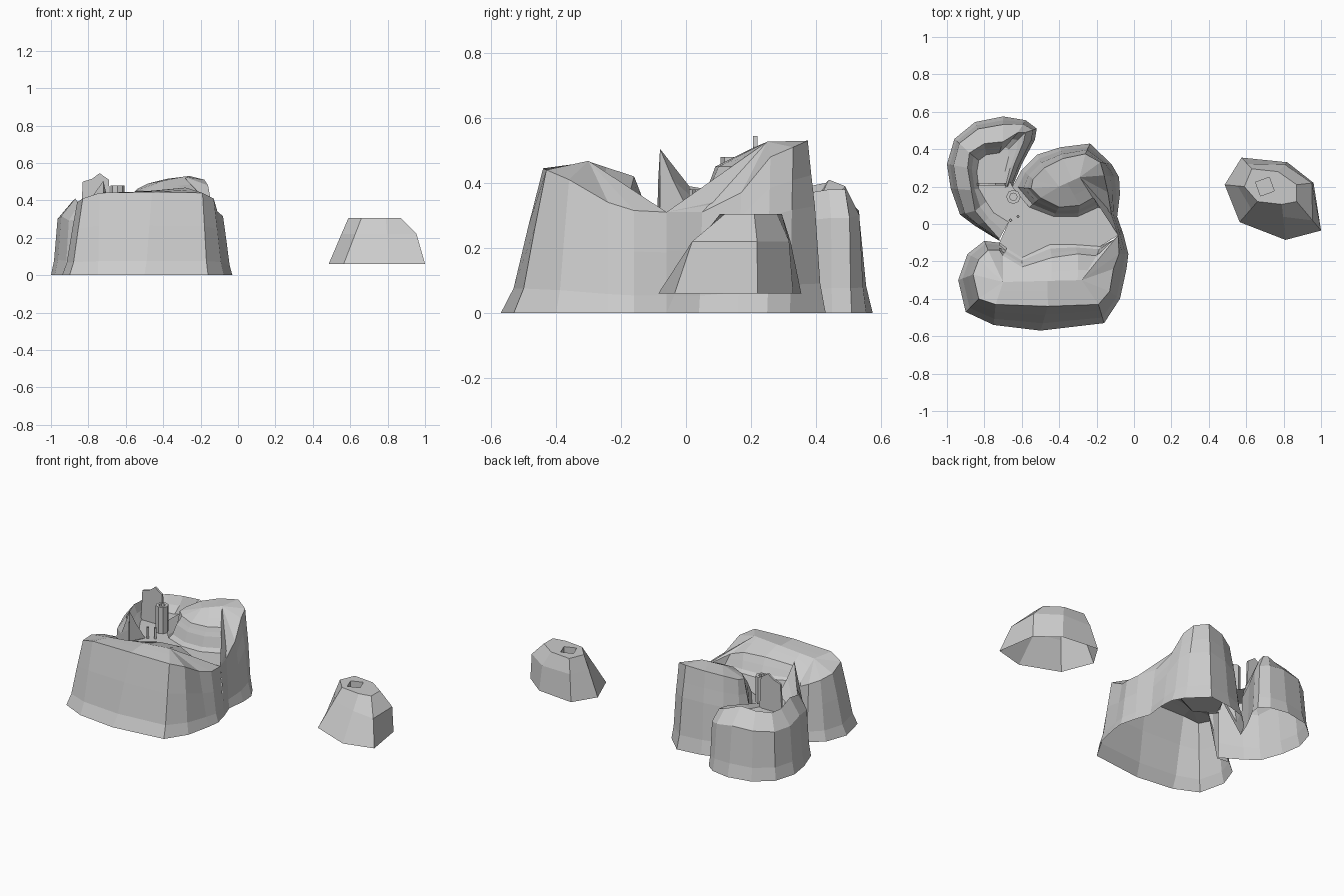
import bpy, bmesh, math
from mathutils import Vector as V

if "Cube" in bpy.data.objects:
    bpy.data.objects.remove(bpy.data.objects["Cube"])

FLOOR = 0.31


def finish(name, bm):
    bmesh.ops.remove_doubles(bm, verts=bm.verts, dist=0.0005)
    bmesh.ops.recalc_face_normals(bm, faces=bm.faces)
    me = bpy.data.meshes.new(name)
    bm.to_mesh(me)
    bm.free()
    ob = bpy.data.objects.new(name, me)
    bpy.context.collection.objects.link(ob)
    return ob


def loft(bm, rings, closed=True):
    rows = [[bm.verts.new(p) for p in r] for r in rings]
    n = len(rows[0])
    for a, b in zip(rows, rows[1:]):
        for i in range(n if closed else n - 1):
            j = (i + 1) % n
            bm.faces.new((a[i], a[j], b[j], b[i]))
    return rows


def wall_rings(base, top, steps):
    # steps: (share of sideways travel, share of height)
    out = []
    for s, h in steps:
        out.append([V((b.x + (t.x - b.x) * s, b.y + (t.y - b.y) * s, b.z + (t.z - b.z) * h))
                    for b, t in zip(base, top)])
    return out


def toward_spine(p, a, b, t):
    d = b - a
    k = max(0, min(1, (p - a).dot(d) / d.length_squared))
    return p.lerp(a + d * k, t)


def mass(name, stations, spine, steps, caps):
    # closed crag: base line, rim, then a cap rising or sinking to a spine
    base = [V(s[:3]) for s in stations]
    top = [V(s[3:]) for s in stations]
    a, b = V(spine[0]), V(spine[1])
    rings = wall_rings(base, top, steps)
    rings += [[toward_spine(p, a, b, t) for p in top] for t in caps]
    bm = bmesh.new()
    loft(bm, rings)
    finish(name, bm)


# front ridge
mass("front_ridge", [
    (-.72, -.10, 0, -.72, -.14, .32), (-.80, -.09, 0, -.78, -.14, .35),
    (-.89, -.16, 0, -.83, -.19, .37), (-.94, -.30, 0, -.86, -.27, .39),
    (-.90, -.47, 0, -.83, -.40, .41), (-.75, -.54, 0, -.74, -.43, .44),
    (-.50, -.57, 0, -.46, -.44, .445), (-.16, -.53, 0, -.19, -.43, .44),
    (-.075, -.40, 0, -.13, -.36, .41), (-.04, -.24, 0, -.11, -.24, .34),
    (-.03, -.16, 0, -.08, -.16, .315),
    (-.055, -.06, 0, -.085, -.06, FLOOR), (-.18, -.12, FLOOR, -.20, -.17, .38),
    (-.32, -.11, FLOOR, -.30, -.16, .42), (-.45, -.11, FLOOR, -.44, -.18, .42),
    (-.60, -.18, FLOOR, -.60, -.23, .39), (-.68, -.13, FLOOR, -.70, -.17, .33)],
    ((-.70, -.31, .43), (-.28, -.30, .468)),
    [(0, 0), (.3, .17), (.65, .6), (1, 1)], (.6, 1))

# domed back mound
mass("back_mound", [
    (-.055, -.06, 0, -.085, -.06, FLOOR), (-.09, .04, 0, -.12, .05, FLOOR),
    (-.075, .16, 0, -.14, .17, .37), (-.08, .25, 0, -.16, .26, .48),
    (-.12, .32, 0, -.18, .33, .51), (-.235, .43, 0, -.26, .375, .53),
    (-.395, .41, 0, -.38, .35, .515), (-.52, .37, 0, -.48, .30, .49),
    (-.60, .29, 0, -.54, .24, .46), (-.65, .20, 0, -.55, .19, .45),
    (-.56, .09, FLOOR, -.50, .14, .45), (-.43, .04, FLOOR, -.40, .09, .45),
    (-.30, .04, FLOOR, -.29, .10, .45), (-.19, .09, FLOOR, -.22, .14, .45),
    (-.14, .06, FLOOR, -.16, .13, .35)],
    ((-.40, .20, .505), (-.29, .25, .527)),
    [(0, 0), (.3, .17), (.6, .62), (.8, .8), (1, 1)], (.45, 1))

# curved left arm: outer foot, crest, inner foot
arm = [
    (-.65, .20, -.68, .20, .33, -.70, .19), (-.60, .32, -.64, .32, .36, -.69, .28),
    (-.53, .45, -.59, .44, .38, -.67, .36), (-.52, .51, -.58, .49, .38, -.67, .40),
    (-.58, .555, -.62, .49, .39, -.69, .41), (-.70, .575, -.70, .44, .41, -.72, .38),
    (-.85, .545, -.80, .43, .40, -.79, .37), (-.96, .455, -.88, .38, .39, -.83, .34),
    (-1.0, .32, -.89, .30, .39, -.84, .28), (-.98, .19, -.87, .18, .41, -.83, .19),
    (-.93, .05, -.85, .07, .38, -.79, .12), (-.85, -.01, -.80, .01, .39, -.75, .06),
    (-.72, -.09, -.72, -.08, .505, -.67, .01)]
foot = [V((s[0], s[1], 0)) for s in arm]
crest = [V(s[2:5]) for s in arm]
inner = [V((s[5], s[6], FLOOR)) for s in arm]
bm = bmesh.new()
rings = wall_rings(foot, crest, [(0, 0), (.15, .2), (.32, .77), (1, 1)])
rings.append([c.lerp(i, .45) - V((0, 0, .01)) for c, i in zip(crest, inner)])
rings.append(inner)
loft(bm, rings, closed=False)
bm.faces.new([bm.verts.new(r[-1]) for r in rings[3:]] + [bm.verts.new((-.72, -.08, FLOOR))])
finish("left_arm", bm)

# thin standing slab behind the chimney
bm = bmesh.new()
outline = [(-.84, FLOOR), (-.83, .50), (-.78, .515), (-.74, .545), (-.69, .51), (-.68, FLOOR)]
rows = loft(bm, [[V((x, y, z)) for x, z in outline] for y in (.207, .22)])
for r in rows:
    bm.faces.new(r)
finish("standing_slab", bm)

# courtyard floor between the crags
bm = bmesh.new()
edge = [p.xy for p in inner] + [V(p) for p in (
    (-.72, -.10), (-.68, -.13), (-.60, -.18), (-.45, -.11), (-.32, -.11), (-.18, -.12),
    (-.085, -.06), (-.12, .05), (-.19, .09), (-.30, .04), (-.43, .04), (-.56, .09), (-.65, .20))]
bm.faces.new([bm.verts.new((p.x, p.y, FLOOR)) for p in edge])
bmesh.ops.triangulate(bm, faces=bm.faces)
finish("courtyard_floor", bm)

# separate rock with a square recess in its top
rock = [
    (.485, .21, .59, .20, .65), (.565, .01, .66, .12, .65), (.81, -.085, .79, .105, .65),
    (1.0, -.035, .87, .12, .35), (.96, .22, .87, .21, .1), (.82, .33, .77, .28, .25),
    (.575, .355, .63, .295, .55)]
bm = bmesh.new()
low = [V((s[0], s[1], .06)) for s in rock]
high = [V((s[2], s[3], .305)) for s in rock]
mid = [a.lerp(b, s[4]) for a, b, s in zip(low, high, rock)]
for p in mid:
    p.z = .22
rows = loft(bm, [low, mid, high])
hole = []
for z in (.305, .26):
    hole.append([V((.70 + .055 * math.cos(a), .20 + .055 * math.sin(a), z))
                 for a in (math.radians(65 + 90 * k) for k in range(4))])
pit = loft(bm, hole)
bm.faces.new(pit[1])
loops = []
for r in (rows[2], pit[0]):
    loops += [bm.edges.get((r[i], r[(i + 1) % len(r)])) for i in range(len(r))]
bmesh.ops.bridge_loops(bm, edges=loops)
finish("outlying_rock", bm)


# hollow chimney and small posts in the courtyard
def tube(name, x, y, r_out, r_in, z0, z1, sides):
    def ring(r, z):
        return [(x + r * math.cos(math.tau * k / sides), y + r * math.sin(math.tau * k / sides), z)
                for k in range(sides)]
    bm = bmesh.new()
    rows = loft(bm, [ring(r_out, z0), ring(r_out, z1), ring(r_in, z1), ring(r_in, z1 - .03)])
    bm.faces.new(rows[-1])
    finish(name, bm)


tube("chimney", -.645, .145, .038, .02, FLOOR, .48, 8)
for i, (x, y, h) in enumerate([(-.62, .04, .38), (-.66, .02, .38)]):
    tube("post_%d" % i, x, y, .01, .005, FLOOR, h, 4)
